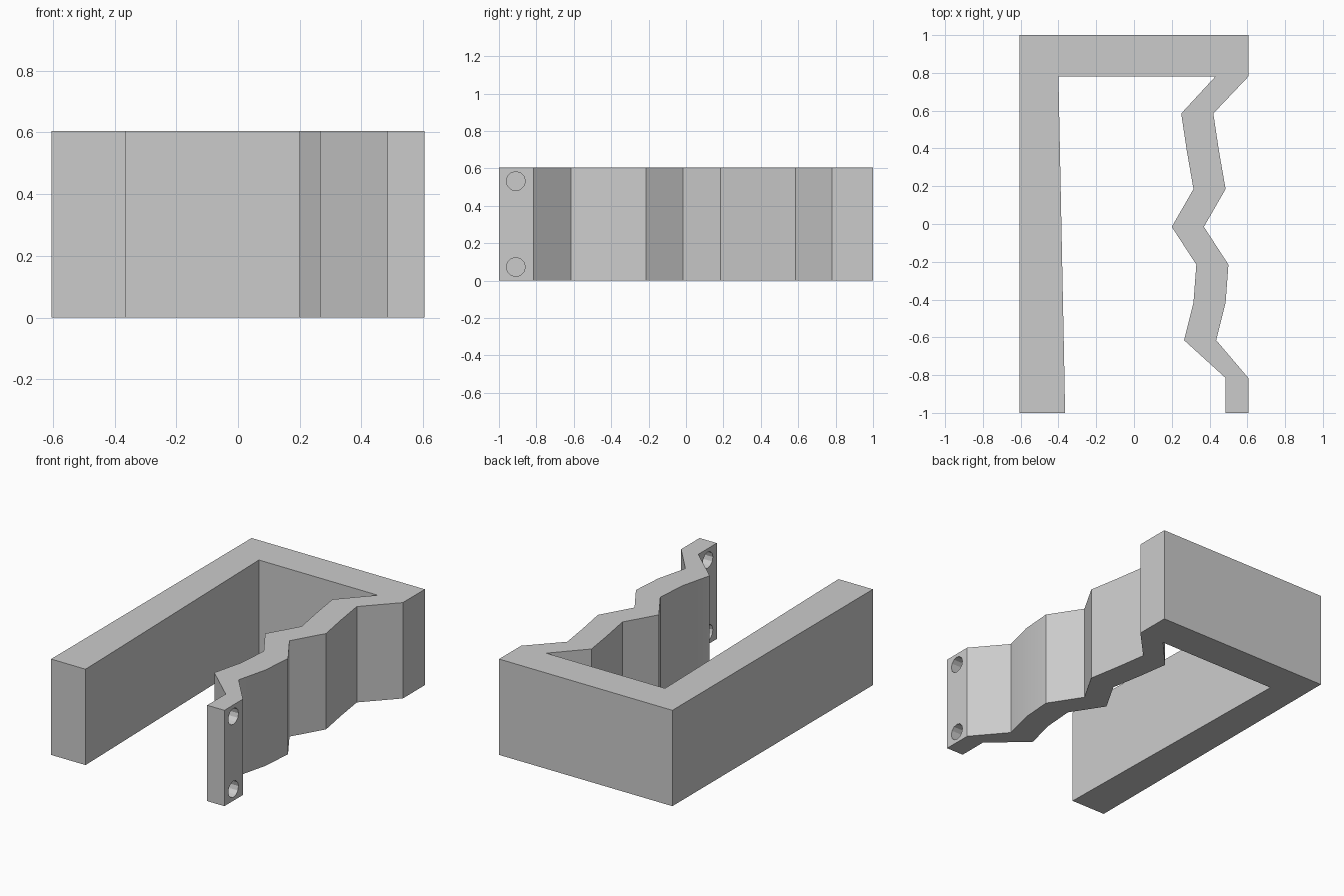
import bpy, bmesh, math

cube = bpy.data.objects.get("Cube")
if cube:
    bpy.data.objects.remove(cube, do_unlink=True)

HEIGHT = 0.605

grey = bpy.data.materials.new("light_grey")
grey.use_nodes = True
color = (0.6, 0.6, 0.6, 1)
grey.diffuse_color = color
grey.node_tree.nodes["Principled BSDF"].inputs["Base Color"].default_value = color

# Footprint: thick arm and back wall, then the zigzag strip out to the tab and back
frame = [(-0.365, -1), (-0.605, -1), (-0.605, 1), (0.605, 1)]
zigzag_outer = [(0.605, 0.78), (0.42, 0.585), (0.45, 0.385), (0.485, 0.185),
                (0.37, -0.015), (0.5, -0.215), (0.485, -0.415), (0.435, -0.615),
                (0.605, -0.815)]
tab = [(0.605, -1), (0.485, -1)]
zigzag_inner = [(0.485, -0.815)]
zigzag_inner += [(x - 0.17, y) for x, y in reversed(zigzag_outer[1:-1])]
zigzag_inner += [(0.43, 0.78)]
arm_inner = [(-0.4, 0.78), (-0.368, -0.815)]
outline = frame + zigzag_outer + tab + zigzag_inner + arm_inner

# Bracket body
bm = bmesh.new()
base = bm.faces.new([bm.verts.new((x, y, 0)) for x, y in outline])
result = bmesh.ops.extrude_face_region(bm, geom=[base])
top = [v for v in result["geom"] if isinstance(v, bmesh.types.BMVert)]
bmesh.ops.translate(bm, verts=top, vec=(0, 0, HEIGHT))
bmesh.ops.recalc_face_normals(bm, faces=bm.faces)
mesh = bpy.data.meshes.new("bracket")
bm.to_mesh(mesh)
bm.free()
bracket = bpy.data.objects.new("bracket", mesh)
bpy.context.collection.objects.link(bracket)
mesh.materials.append(grey)

# Screw holes through the tab
for z in (0.073, HEIGHT - 0.073):
    bpy.ops.mesh.primitive_cylinder_add(vertices=12, radius=0.051, depth=0.3,
                                        location=(0.545, -0.91, z),
                                        rotation=(0, math.pi / 2, 0))
    cutter = bpy.context.object
    cutter.name = "screw_hole_cutter"
    cutter.data.materials.append(grey)
    cut = bracket.modifiers.new("screw_hole", 'BOOLEAN')
    cut.operation = 'DIFFERENCE'
    cut.solver = 'EXACT'
    cut.object = cutter
    bpy.ops.object.select_all(action='DESELECT')
    bpy.context.view_layer.objects.active = bracket
    bracket.select_set(True)
    bpy.ops.object.modifier_apply(modifier=cut.name)
    bpy.data.objects.remove(cutter, do_unlink=True)

bpy.ops.object.shade_smooth_by_angle(angle=math.radians(25))
